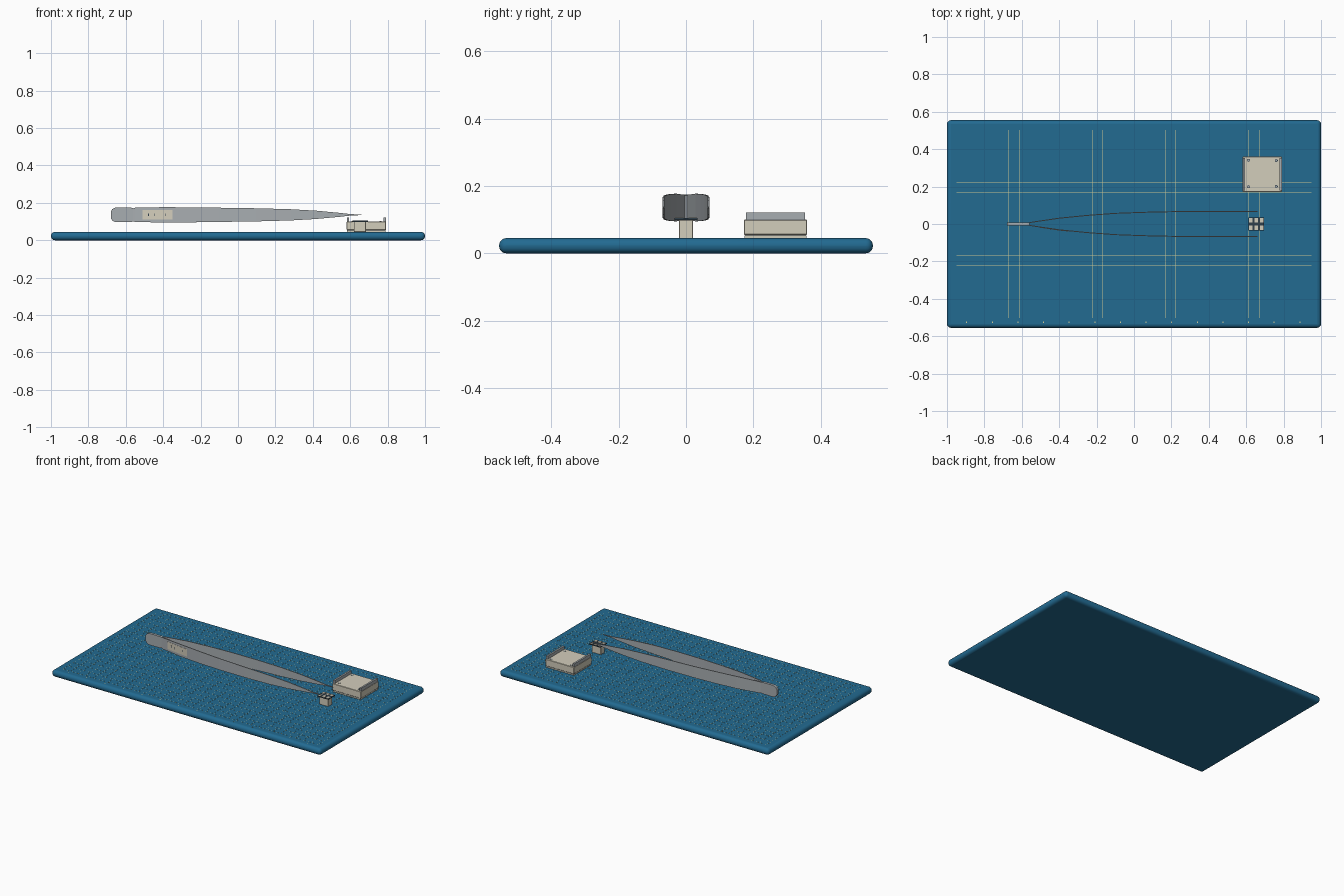
import bpy, bmesh

cube = bpy.data.objects.get("Cube")
if cube:
    bpy.data.objects.remove(cube, do_unlink=True)


def material(name, rgb):
    m = bpy.data.materials.new(name)
    m.use_nodes = True
    m.diffuse_color = (*rgb, 1)
    m.node_tree.nodes["Principled BSDF"].inputs["Base Color"].default_value = (*rgb, 1)
    return m


BLUE = material("mat blue", (0.016, 0.145, 0.285))
YELLOW = material("pale yellow", (0.68, 0.64, 0.32))
STEEL = material("steel grey", (0.39, 0.42, 0.44))
CREAM = material("cream", (0.65, 0.61, 0.5))
DARK = material("dark slate", (0.03, 0.05, 0.07))


def finish(name, bm, mat):
    me = bpy.data.meshes.new(name)
    bm.to_mesh(me)
    bm.free()
    me.materials.append(mat)
    obj = bpy.data.objects.new(name, me)
    bpy.context.collection.objects.link(obj)
    return obj


def box(name, x, y, z, mat, bevel=0, segments=1):
    """Box from (low, high) ranges; rounded edges are smooth, sides stay flat."""
    bm = bmesh.new()
    bmesh.ops.create_cube(bm, size=1)
    for v in bm.verts:
        for i, (lo, hi) in enumerate((x, y, z)):
            v.co[i] = lo if v.co[i] < 0 else hi
    if bevel:
        made = bmesh.ops.bevel(bm, geom=bm.edges[:], offset=bevel, segments=segments,
                               profile=0.5, affect="EDGES")
        for f in made["faces"]:
            f.smooth = segments > 1 and max(abs(c) for c in f.normal) < 0.999
    return finish(name, bm, mat)


def repeat(obj, count, offset):
    a = obj.modifiers.new("repeat", "ARRAY")
    a.count = count
    a.use_relative_offset = False
    a.use_constant_offset = True
    a.constant_offset_displace = offset


def disc(name, x, y, z, radius, mat):
    bm = bmesh.new()
    bmesh.ops.create_cone(bm, cap_ends=True, segments=16, radius1=radius,
                          radius2=radius, depth=0.004)
    bmesh.ops.translate(bm, verts=bm.verts[:], vec=(x, y, z))
    return finish(name, bm, mat)


# Cutting mat with its printed grid of square cells
TOP = 0.045
box("cutting_mat", (-1, 1), (-0.555, 0.555), (0, TOP), BLUE, 0.021, 5)
CELL, HALF = 0.0558, 0.00033
COLS, ROWS = 34, 18
W, D = CELL * COLS / 2, CELL * ROWS / 2
ink = (TOP - 0.002, TOP + 0.0004)
lines = box("grid_lines_across", (-W - HALF, -W + HALF), (-D, D), ink, YELLOW)
repeat(lines, COLS + 1, (CELL, 0, 0))
lines = box("grid_lines_along", (-W, W), (-D - HALF, -D + HALF), ink, YELLOW)
repeat(lines, ROWS + 1, (0, CELL, 0))
ticks = box("scale_ticks", (-0.897, -0.892), (-0.528, -0.522), ink, YELLOW)
repeat(ticks, 14, (0.137, 0, 0))

# Tweezers: x, sideways offset and half height along one arm
ARM = [(-0.68, 0.006, 0.018), (-0.672, 0.006, 0.031), (-0.655, 0.006, 0.039),
       (-0.57, 0.006, 0.038), (-0.56, 0.006, 0.035), (-0.55, 0.009, 0.038),
       (-0.4, 0.031, 0.041), (-0.25, 0.046, 0.04), (-0.1, 0.057, 0.038),
       (0.1, 0.064, 0.035), (0.28, 0.067, 0.03), (0.42, 0.067, 0.022),
       (0.55, 0.067, 0.01), (0.6, 0.067, 0.004), (0.66, 0.067, 0.0015)]
AXIS = 0.136


def arm_y(x):
    for (x0, y0, _), (x1, y1, _) in zip(ARM, ARM[1:]):
        if x0 <= x <= x1:
            return y0 + (y1 - y0) * (x - x0) / (x1 - x0)


def strip(name, stations, side, thickness, mat):
    """Thin upright sheet through (x, y, low z, high z) stations."""
    bm = bmesh.new()
    pairs = [[bm.verts.new((x, side * y, z)) for z in (lo, hi)]
             for x, y, lo, hi in stations]
    for (a, b), (c, d) in zip(pairs, pairs[1:]):
        bm.faces.new((a, c, d, b))
    obj = finish(name, bm, mat)
    s = obj.modifiers.new("thickness", "SOLIDIFY")
    s.thickness = thickness
    s.offset = 0


for label, side in (("front", -1), ("back", 1)):
    strip(label + "_tweezer_arm",
          [(x, y, AXIS - h, AXIS + h) for x, y, h in ARM], side, 0.005, STEEL)
strip("tweezer_joint",
      [(x, 0, AXIS - h, AXIS + h) for x, _, h in ARM[:5]], 1, 0.009, STEEL)

# Cream plate on the front arm with three small dark marks
strip("arm_plate", [(x, arm_y(x) + 0.003, 0.112, 0.161)
                    for x in (-0.51, -0.4, -0.35)], -1, 0.002, CREAM)
for x in (-0.48, -0.45, -0.39):
    strip("plate_mark", [(u, arm_y(u) + 0.004, 0.13, 0.144)
                         for u in (x, x + 0.003)], -1, 0.001, DARK)

# Large component: base, body, end rails and corner dots
box("component_base", (0.583, 0.789), (0.174, 0.358), (TOP - 0.001, 0.053), CREAM)
box("component_seam", (0.584, 0.788), (0.175, 0.357), (0.053, 0.055), DARK)
box("component_body", (0.581, 0.791), (0.172, 0.36), (0.055, 0.1), CREAM, 0.002)
for x in (0.582, 0.778):
    box("component_rail", (x, x + 0.012), (0.178, 0.354), (0.095, 0.121), STEEL)
for x in (0.612, 0.761):
    for y in (0.2, 0.34):
        disc("corner_dot", x, y, 0.0995, 0.008, DARK)
        disc("corner_dot_centre", x, y, 0.1, 0.005, STEEL)

# Small component: body, dark lead frame and three pads on either side
box("chip_body", (0.619, 0.684), (-0.021, 0.021), (TOP - 0.001, 0.1), CREAM, 0.002)
box("chip_lead_frame", (0.612, 0.695), (-0.034, 0.034), (0.099, 0.105), DARK)
for lo, hi in ((-0.032, -0.008), (0.008, 0.032)):
    pad = box("chip_pad", (0.614, 0.633), (lo, hi), (0.104, 0.107), CREAM)
    repeat(pad, 3, (0.03, 0, 0))
